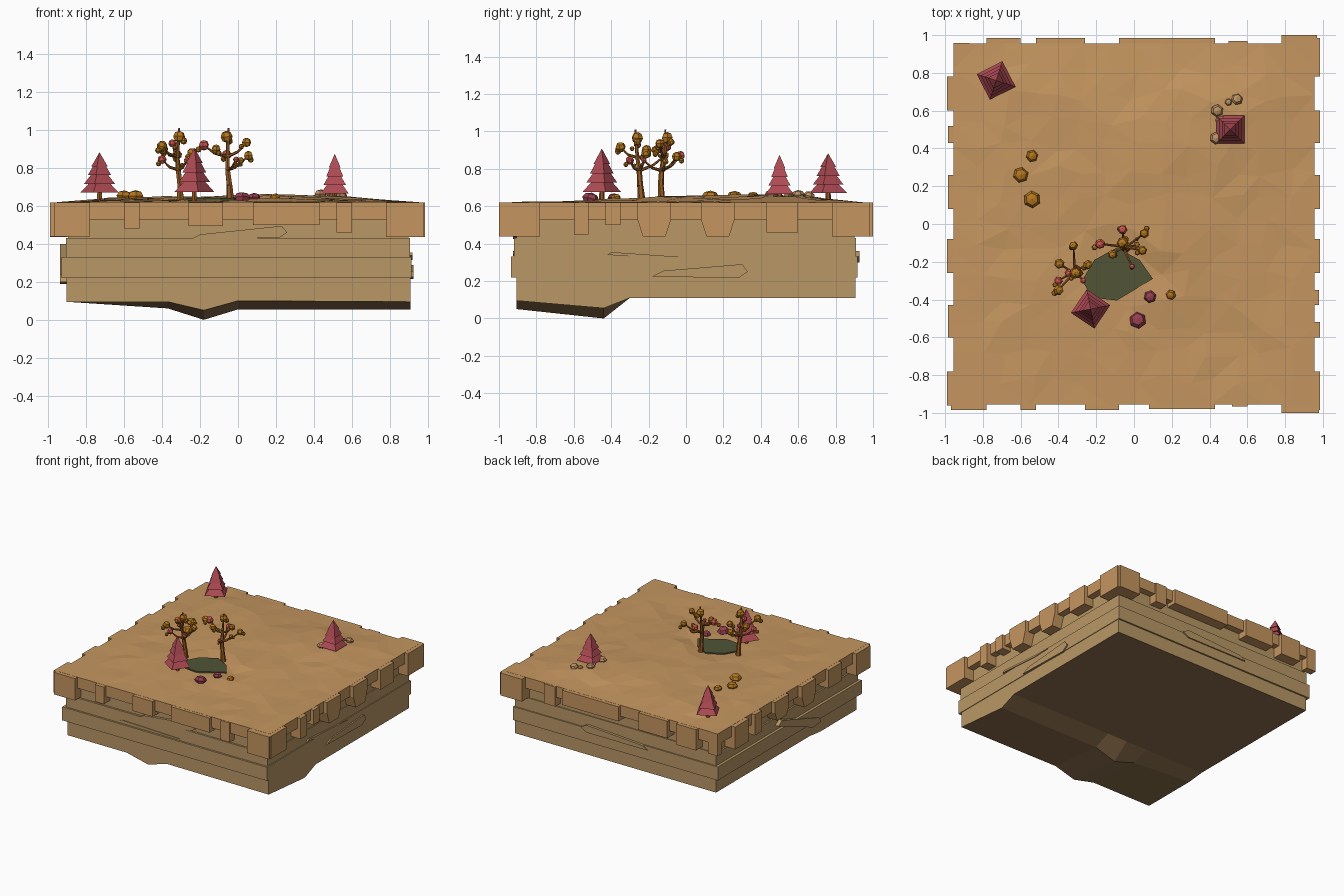
import bpy, bmesh, math, random
from mathutils import Vector, Matrix

if "Cube" in bpy.data.objects:
    bpy.data.objects.remove(bpy.data.objects["Cube"])
random.seed(4)


def material(name, r, g, b):
    m = bpy.data.materials.new(name)
    m.diffuse_color = [(c / 255) ** 2.2 for c in (r, g, b)] + [1]
    m.use_nodes = True
    m.node_tree.nodes["Principled BSDF"].inputs["Base Color"].default_value = m.diffuse_color
    return m


TURF = material("turf", 196, 149, 96)
SOIL = material("soil", 184, 150, 102)
UNDER = material("underside", 140, 112, 78)
WATER = material("water", 82, 85, 56)
BARK = material("bark", 150, 92, 40)
GOLD = material("gold_leaf", 180, 118, 35)
RED = material("red_leaf", 208, 88, 78)
PINE = material("pine_red", 172, 75, 84)
WINE = material("wine_leaf", 150, 65, 80)
STONE = material("stone", 188, 145, 100)


def finish(name, bm, *mats):
    bmesh.ops.recalc_face_normals(bm, faces=bm.faces)
    me = bpy.data.meshes.new(name)
    bm.to_mesh(me)
    bm.free()
    for m in mats:
        me.materials.append(m)
    ob = bpy.data.objects.new(name, me)
    bpy.context.collection.objects.link(ob)
    return ob


def hull(bm, pts):
    vs = [bm.verts.new(p) for p in pts]
    bmesh.ops.convex_hull(bm, input=vs)
    bmesh.ops.dissolve_limit(bm, angle_limit=0.01, verts=[v for v in vs if v.is_valid],
                             edges=list({e for v in vs if v.is_valid for e in v.link_edges}))


def box(bm, x0, x1, y0, y1, z0, z1):
    hull(bm, [(x, y, z) for x in (x0, x1) for y in (y0, y1) for z in (z0, z1)])


def on_side(side, u, d, z):
    return {"front": (u, -d, z), "right": (d, u, z), "back": (u, d, z), "left": (-d, u, z)}[side]


# gentle hills, flat along the border
BUMPS = [(.07, .32, .3, .035), (-.55, .72, .25, .02), (.5, .6, .22, .025), (.25, -.2, .2, .022),
         (-.55, .25, .2, .016), (-.3, -.35, .25, .015)]


def ground(x, y):
    edge = max(0, min(1, (.95 - max(abs(x), abs(y))) / .25))
    h = sum(a * math.exp(-((x - p) ** 2 + (y - q) ** 2) / (2 * s * s)) for p, q, s, a in BUMPS)
    return .62 + min(h, .04) * edge


# soil bottom slab with the crooked underside
XS = [-.905, -.37, -.18, 0, .91]
YS = [-.905, -.44, -.3, .905]
DEPTH = [[.095, .095, .05, .10, .095], [.095, .06, 0, .055, .055], [.11] * 5, [.11] * 5]
bm = bmesh.new()
low = [[bm.verts.new((x, y, DEPTH[j][i])) for i, x in enumerate(XS)] for j, y in enumerate(YS)]
for j in range(3):
    for i in range(4):
        f = bm.faces.new((low[j][i], low[j][i + 1], low[j + 1][i + 1], low[j + 1][i]))
        f.material_index = 1
rim = [e for e in bm.edges if e.is_boundary]
ext = bmesh.ops.extrude_edge_only(bm, edges=rim)["geom"]
for v in ext:
    if isinstance(v, bmesh.types.BMVert):
        v.co.z = .22
for f in ext:
    if isinstance(f, bmesh.types.BMFace):
        f.material_index = 0
bmesh.ops.holes_fill(bm, edges=[e for e in bm.edges if e.is_boundary], sides=0)
finish("soil_bottom", bm, SOIL, UNDER)

# soil strata, each a little offset
for name, dims in (("soil_lower_layer", (-.93, .915, -.935, .918, .22, .33)),
                   ("soil_middle_layer", (-.908, .908, -.92, .908, .33, .43)),
                   ("soil_upper_layer", (-.895, .9, -.905, .9, .43, .6))):
    bm = bmesh.new()
    box(bm, *dims)
    finish(name, bm, SOIL)

# thin flakes of rock standing off the walls
bm = bmesh.new()
for side, pts, d in (("front", [(-.25, .425), (-.2, .45), (.23, .495), (.26, .46), (.22, .435)], .926),
                     ("front", [(-.42, .35), (-.4, .36), (.12, .345), (.1, .335)], .925),
                     ("right", [(-.18, .225), (-.12, .255), (.3, .29), (.33, .25), (.28, .215)], .925),
                     ("right", [(-.42, .34), (-.4, .355), (.1, .32), (-.05, .315)], .92),
                     ("back", [(-.3, .3), (-.25, .33), (.25, .36), (.3, .33), (.25, .3)], .928),
                     ("left", [(-.4, .2), (-.38, .24), (.1, .4), (.15, .37), (-.3, .19)], .938)):
    hull(bm, [on_side(side, u, e, z) for u, z in pts for e in (d, .88)])
finish("rock_flakes", bm, SOIL)

# turf: faceted hilly top over a slab
bm = bmesh.new()
N = 14
bmesh.ops.create_grid(bm, x_segments=N, y_segments=N, size=.955)
for v in bm.verts:
    if max(abs(v.co.x), abs(v.co.y)) < .95:
        v.co.x += random.uniform(-.035, .035)
        v.co.y += random.uniform(-.035, .035)
        near_pond = math.hypot(v.co.x + .09, v.co.y + .27) < .24
        v.co.z = .63 if near_pond else ground(v.co.x, v.co.y) + random.uniform(-.004, .006)
    else:
        v.co.z = .62
skirt = bmesh.ops.extrude_edge_only(bm, edges=[e for e in bm.edges if e.is_boundary])["geom"]
for v in skirt:
    if isinstance(v, bmesh.types.BMVert):
        v.co.z = .53
bmesh.ops.holes_fill(bm, edges=[e for e in bm.edges if e.is_boundary], sides=0)
bmesh.ops.triangulate(bm, faces=[f for f in bm.faces if len(f.verts) == 4])
finish("turf_top", bm, TURF)

# turf fringe: (start, end, outward, bottom, taper)
FRINGE = {
    "front": [(-.97, -.78, .985, .44, 0), (-.6, -.52, .985, .48, 0), (-.26, -.08, .985, .495, 0),
              (.08, .43, .98, .53, 0), (.52, .6, .965, .46, 0), (.78, .98, 1.0, .437, 0)],
    "right": [(-.985, -.78, .985, .437, 0), (-.6, -.52, .985, .45, 0), (-.43, -.35, .98, .53, 0),
              (-.26, -.08, .985, .437, .03), (.08, .26, .985, .437, .03), (.43, .6, .985, .46, 0),
              (.78, .985, .985, .437, 0)],
    "back": [(-.78, -.6, .985, .45, 0), (-.52, -.26, .985, .48, 0), (-.08, .43, .985, .5, 0),
             (.5, .6, .97, .46, 0), (.78, .97, 1.0, .437, 0), (-.955, -.87, .957, .44, 0)],
    "left": [(-.96, -.78, .99, .44, 0), (-.6, -.43, .985, .47, 0), (-.26, -.08, .99, .44, .03),
             (.08, .26, .985, .46, .03), (.43, .52, .985, .45, 0), (.6, .78, .99, .437, 0)]}
bm = bmesh.new()
for side, blocks in FRINGE.items():
    for a, b, d, z, t in blocks:
        hull(bm, [on_side(side, u, e, h) for e in (.9, d)
                  for u, h in ((a, .619), (b, .619), (b, .5 + t), (a, .5 + t), (b - t, z), (a + t, z))])
finish("turf_fringe", bm, TURF)

# pond
bm = bmesh.new()
hull(bm, [(x, y, z) for z in (.61, .641) for x, y in
          ((-.09, -.125), (.03, -.19), (.1, -.29), (-.09, -.405), (-.22, -.39), (-.275, -.3), (-.21, -.19))])
finish("pond", bm, WATER)


# pines: four-sided stacked tiers
def pine(name, x, y, turn, half, z0, z1):
    bm = bmesh.new()
    step = (z1 - z0) / 4.6
    for i in range(4):
        r = half * (1, .8, .6, .42)[i] * math.sqrt(2)
        top = r * .5 if i < 3 else 0
        h = step * (1.15 if i < 3 else 1.6)
        bmesh.ops.create_cone(bm, cap_ends=True, segments=4, radius1=r, radius2=top, depth=h,
                              matrix=Matrix.Translation((0, 0, z0 + i * step + h / 2))
                              @ Matrix.Rotation(math.pi / 4, 4, 'Z'))
    for ob, loc in ((finish(name + "_needles", bm, PINE), 0),):
        ob.location, ob.rotation_euler.z = (x, y, loc), turn
    bm = bmesh.new()
    limb(bm, (x, y, .6), (x, y, z0 + .05), .016, .012)
    finish(name + "_trunk", bm, BARK)


def limb(bm, a, b, r0, r1):
    a, b = Vector(a), Vector(b)
    rot = (b - a).to_track_quat('Z', 'Y').to_matrix().to_4x4()
    bmesh.ops.create_cone(bm, cap_ends=True, segments=6, radius1=r0, radius2=r1, depth=(b - a).length,
                          matrix=Matrix.Translation((a + b) / 2) @ rot)


def blob(bm, x, y, z, r, squash=1):
    bmesh.ops.create_uvsphere(bm, u_segments=6, v_segments=4, radius=r, matrix=Matrix.Translation((x, y, z))
                              @ Matrix.Rotation(random.uniform(0, 3), 4, 'Z')
                              @ Matrix.Rotation(random.uniform(-.4, .4), 4, 'X') @ Matrix.Diagonal((1, 1, squash, 1)))


pine("pine_back_left", -.73, .76, math.radians(27), .076, .67, .883)
pine("pine_back_right", .51, .5, 0, .074, .665, .875)
pine("pine_front", -.23, -.45, math.radians(-34), .075, .675, .908)


# crooked leafy trees; the last number of each leaf is 1 for red
def leafy_tree(name, trunk, leaves):
    wood, gold, red = bmesh.new(), bmesh.new(), bmesh.new()
    radii = [.022, .016, .014, .011, .005]
    for i in range(len(trunk) - 1):
        limb(wood, trunk[i], trunk[i + 1], radii[i], radii[i + 1])
    for x, y, z, r, is_red in leaves:
        tip = Vector((x, y, z))
        start = Vector(trunk[2] if z < .9 else trunk[3])
        elbow = start.lerp(tip, .55) - Vector((0, 0, .015))
        limb(wood, start, elbow, .009, .007)
        limb(wood, elbow, tip, .007, .004)
        blob(red if is_red else gold, x, y, z, r)
        blob(gold, x + random.uniform(-.03, .03), y + random.uniform(-.03, .03), z - .022, r * .6)
    finish(name + "_wood", wood, BARK)
    finish(name + "_gold_leaves", gold, GOLD)
    finish(name + "_red_leaves", red, RED)


leafy_tree("left_tree", [(-.305, -.235, .61), (-.305, -.245, .71), (-.315, -.25, .79), (-.32, -.26, .86), (-.31, -.27, 1.01)],
           [(-.31, -.26, .965, .032, 0), (-.4, -.35, .915, .029, 0), (-.395, -.21, .9, .028, 0),
            (-.345, -.26, .93, .022, 1), (-.32, -.115, .87, .025, 0), (-.245, -.215, .88, .026, 0),
            (-.27, -.3, .84, .017, 1), (-.4, -.3, .845, .024, 1)])
leafy_tree("right_tree", [(-.04, -.13, .61), (-.045, -.135, .71), (-.055, -.13, .79), (-.055, -.12, .86), (-.05, -.11, 1.01)],
           [(-.06, -.1, .965, .032, 0), (-.06, -.03, .87, .026, 1), (.055, -.05, .865, .026, 0),
            (-.18, -.105, .92, .028, 1), (.045, -.14, .935, .025, 0), (-.01, -.225, .845, .016, 1),
            (-.115, -.16, .9, .025, 0), (.015, -.11, .84, .018, 0)])

# bushes and stones
for name, mat, items in (
        ("gold_bushes", GOLD, [(-.6, .26, .042), (-.54, .36, .033), (-.54, .13, .046), (.195, -.375, .028)]),
        ("wine_bushes", WINE, [(.02, -.51, .046), (.085, -.385, .034)]),
        ("stones", STONE, [(.44, .6, .034), (.46, .55, .03), (.435, .455, .034), (.545, .66, .032), (.5, .645, .02)])):
    bm = bmesh.new()
    for x, y, r in items:
        blob(bm, x, y, ground(x, y) + r * .25, r, .7)
    finish(name, bm, mat)
